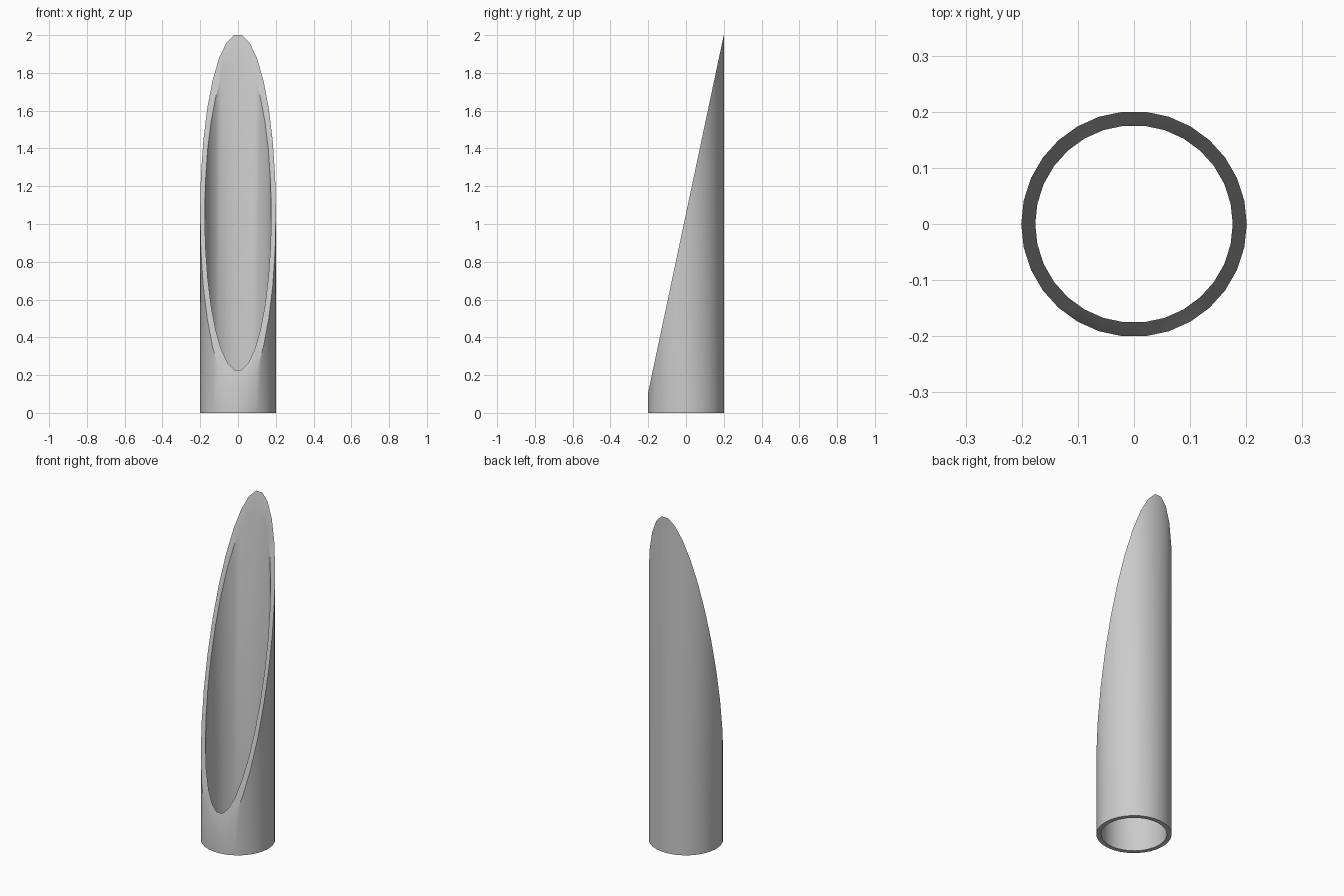
import bpy, bmesh, math

SIDES = 30
OUTER, INNER = 0.201, 0.176
HALF_DEPTH = 0.2
LOW, HIGH = 0.11, 2.0   # cut height at the front and at the back

cube = bpy.data.objects.get("Cube")
if cube:
    bpy.data.objects.remove(cube, do_unlink=True)

grey = bpy.data.materials.new("plain grey")
grey.use_nodes = True
colour = (0.6, 0.6, 0.6, 1)
grey.diffuse_color = colour
grey.node_tree.nodes["Principled BSDF"].inputs["Base Color"].default_value = colour


def cut_height(y):
    return LOW + (HIGH - LOW) * (y + HALF_DEPTH) / (2 * HALF_DEPTH)


def ring(bm, radius, slanted):
    verts = []
    for i in range(SIDES):
        a = math.tau * i / SIDES
        x, y = radius * math.cos(a), radius * math.sin(a)
        verts.append(bm.verts.new((x, y, cut_height(y) if slanted else 0)))
    return verts


# Hollow tube: outer wall, slanted rim, inner wall and bottom rim
bm = bmesh.new()
loops = [ring(bm, OUTER, False), ring(bm, OUTER, True),
         ring(bm, INNER, True), ring(bm, INNER, False)]
for k, lower in enumerate(loops):
    upper = loops[(k + 1) % len(loops)]
    for i in range(SIDES):
        j = (i + 1) % SIDES
        bm.faces.new((lower[i], lower[j], upper[j], upper[i]))
bmesh.ops.recalc_face_normals(bm, faces=bm.faces)

mesh = bpy.data.meshes.new("slant_cut_tube")
bm.to_mesh(mesh)
bm.free()
mesh.materials.append(grey)
tube = bpy.data.objects.new("slant_cut_tube", mesh)
bpy.context.collection.objects.link(tube)

# Smooth walls with sharp rims
bpy.ops.object.select_all(action="DESELECT")
tube.select_set(True)
bpy.context.view_layer.objects.active = tube
bpy.ops.object.shade_smooth_by_angle(angle=math.radians(30))
